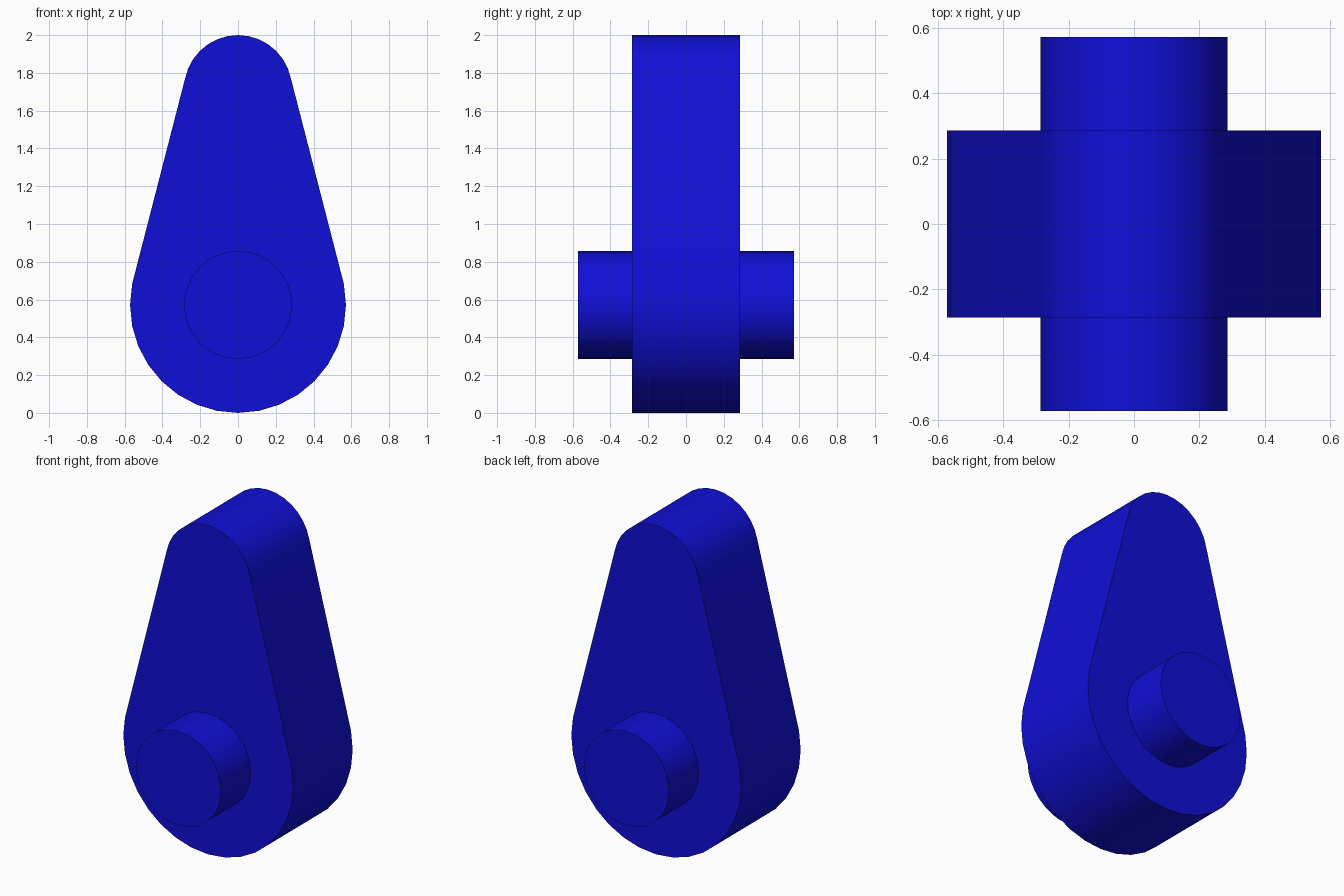
import bpy
import bmesh
from math import sin, cos, pi, radians

cube = bpy.data.objects.get("Cube")
if cube:
    bpy.data.objects.remove(cube, do_unlink=True)

R = 2 / 3.5          # radius of the round base; the nose is half of it
SEGMENTS = 32

blue = bpy.data.materials.new("deep_blue")
blue.use_nodes = True
colour = (0.005, 0.005, 0.68, 1)
blue.diffuse_color = colour
blue.node_tree.nodes["Principled BSDF"].inputs["Base Color"].default_value = colour


def arc(centre_z, radius, first, last):
    """Points on a circle in the front plane, counted in steps from +x."""
    step = 2 * pi / SEGMENTS
    return [(radius * cos(i * step), centre_z + radius * sin(i * step))
            for i in range(first, last + 1)]


def extrude_profile(name, profile, depth):
    """Solid made by extruding an x-z outline along y, centred on y = 0."""
    bm = bmesh.new()
    face = bm.faces.new([bm.verts.new((x, -depth / 2, z)) for x, z in profile])
    made = bmesh.ops.extrude_face_region(bm, geom=[face])["geom"]
    verts = [v for v in made if isinstance(v, bmesh.types.BMVert)]
    bmesh.ops.translate(bm, verts=verts, vec=(0, depth, 0))
    bmesh.ops.recalc_face_normals(bm, faces=bm.faces)
    mesh = bpy.data.meshes.new(name)
    bm.to_mesh(mesh)
    bm.free()
    mesh.materials.append(blue)
    obj = bpy.data.objects.new(name, mesh)
    bpy.context.collection.objects.link(obj)
    bpy.ops.object.select_all(action="DESELECT")
    obj.select_set(True)
    bpy.context.view_layer.objects.active = obj
    bpy.ops.object.shade_smooth_by_angle(angle=radians(30))
    return obj


# Teardrop lobe: small nose arc on top joined by straight flanks to the base
half = SEGMENTS // 2
nose = arc(3 * R, R / 2, 1, half - 1)
base = arc(R, R, half - 1, SEGMENTS + 1)
extrude_profile("cam_lobe", nose + base, R)

# Round shaft running through the lobe
extrude_profile("shaft", arc(R, R / 2, 0, SEGMENTS - 1), 2 * R)
